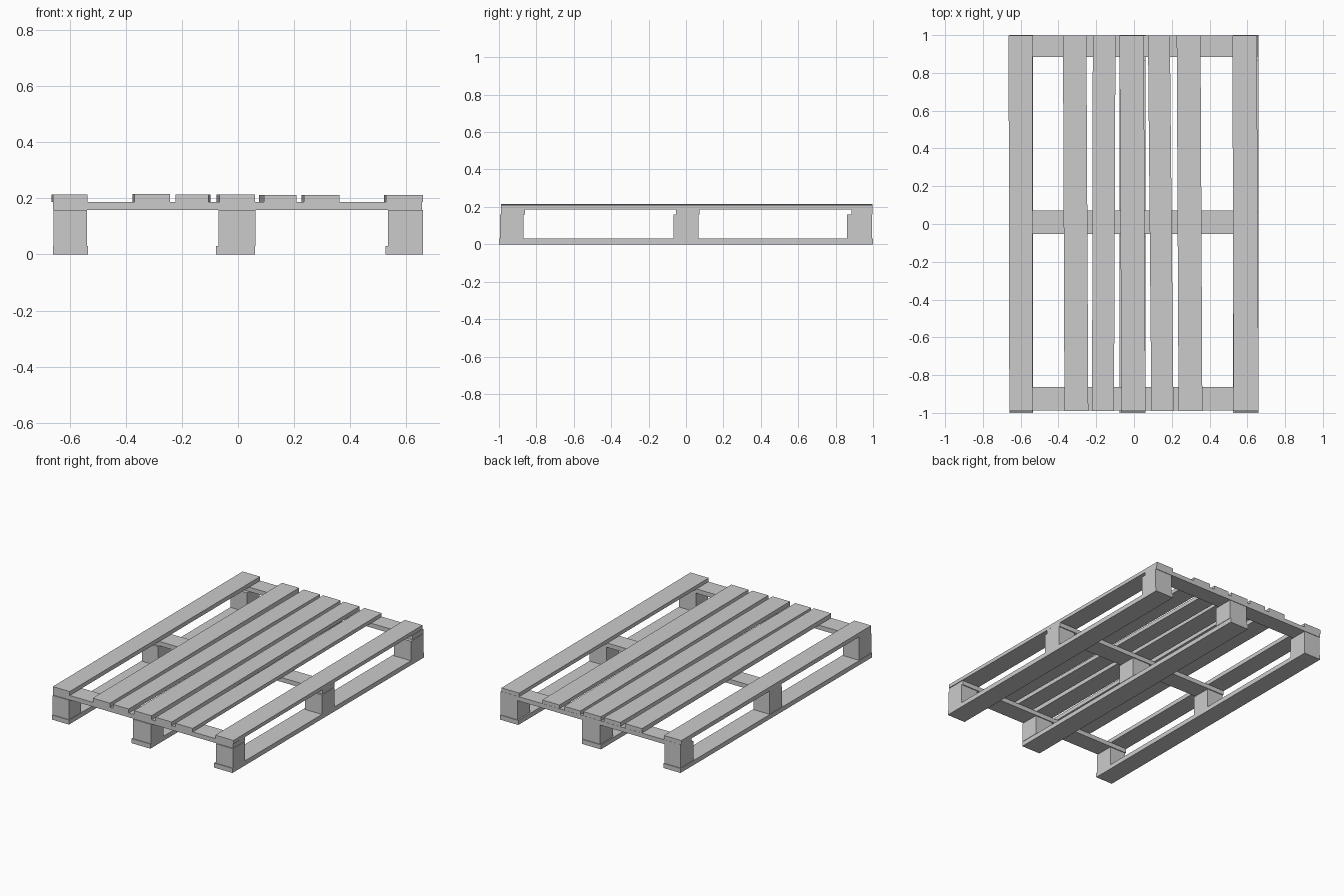
import bpy, bmesh

if "Cube" in bpy.data.objects:
    bpy.data.objects.remove(bpy.data.objects["Cube"])


def prism(name, front, back, y, z):
    """Six-sided timber; front/back are the x ranges at each y end, so it may be skewed."""
    bm = bmesh.new()
    bmesh.ops.create_cube(bm, size=2)
    for v in bm.verts:
        xr = front if v.co.y < 0 else back
        v.co = (xr[v.co.x > 0], y[v.co.y > 0], z[v.co.z > 0])
    mesh = bpy.data.meshes.new(name)
    bm.to_mesh(mesh)
    bm.free()
    obj = bpy.data.objects.new(name, mesh)
    bpy.context.collection.objects.link(obj)
    return obj


# Deck boards, each laid slightly crooked: x range at front, x range at back, top height
deck = [
    ((-0.66, -0.537), (-0.664, -0.537), 0.214),
    ((-0.368, -0.242), (-0.376, -0.252), 0.216),
    ((-0.222, -0.106), (-0.218, -0.098), 0.214),
    ((-0.066, 0.061), (-0.077, 0.052), 0.214),
    ((0.092, 0.209), (0.074, 0.190), 0.212),
    ((0.236, 0.362), (0.226, 0.352), 0.211),
    ((0.527, 0.660), (0.521, 0.650), 0.211),
]
for i, (front, back, top) in enumerate(deck):
    prism(f"deck_board_{i + 1}", front, back, (-0.99, 0.997), (0.187, top))

# Cross boards under the deck
for name, y in (("front", (-0.988, -0.862)), ("middle", (-0.053, 0.072)), ("back", (0.885, 0.998))):
    prism(f"{name}_cross_board", (-0.66, 0.655), (-0.66, 0.655), y, (0.158, 0.187))

# Bottom runners and the three blocks standing on each
runners = {
    "left": ((-0.66, -0.535), (-0.657, -0.538)),
    "middle": ((-0.078, 0.06), (-0.07, 0.062)),
    "right": ((0.525, 0.66), (0.535, 0.66)),
}
rows = {"front": (-0.995, -0.868), "middle": (-0.066, 0.066), "back": (0.862, 0.995)}
for side, (rx, bx) in runners.items():
    prism(f"{side}_runner", rx, rx, (-1.0, 1.0), (0.0, 0.03))
    for row, y in rows.items():
        prism(f"{side}_{row}_block", bx, bx, y, (0.03, 0.158))
